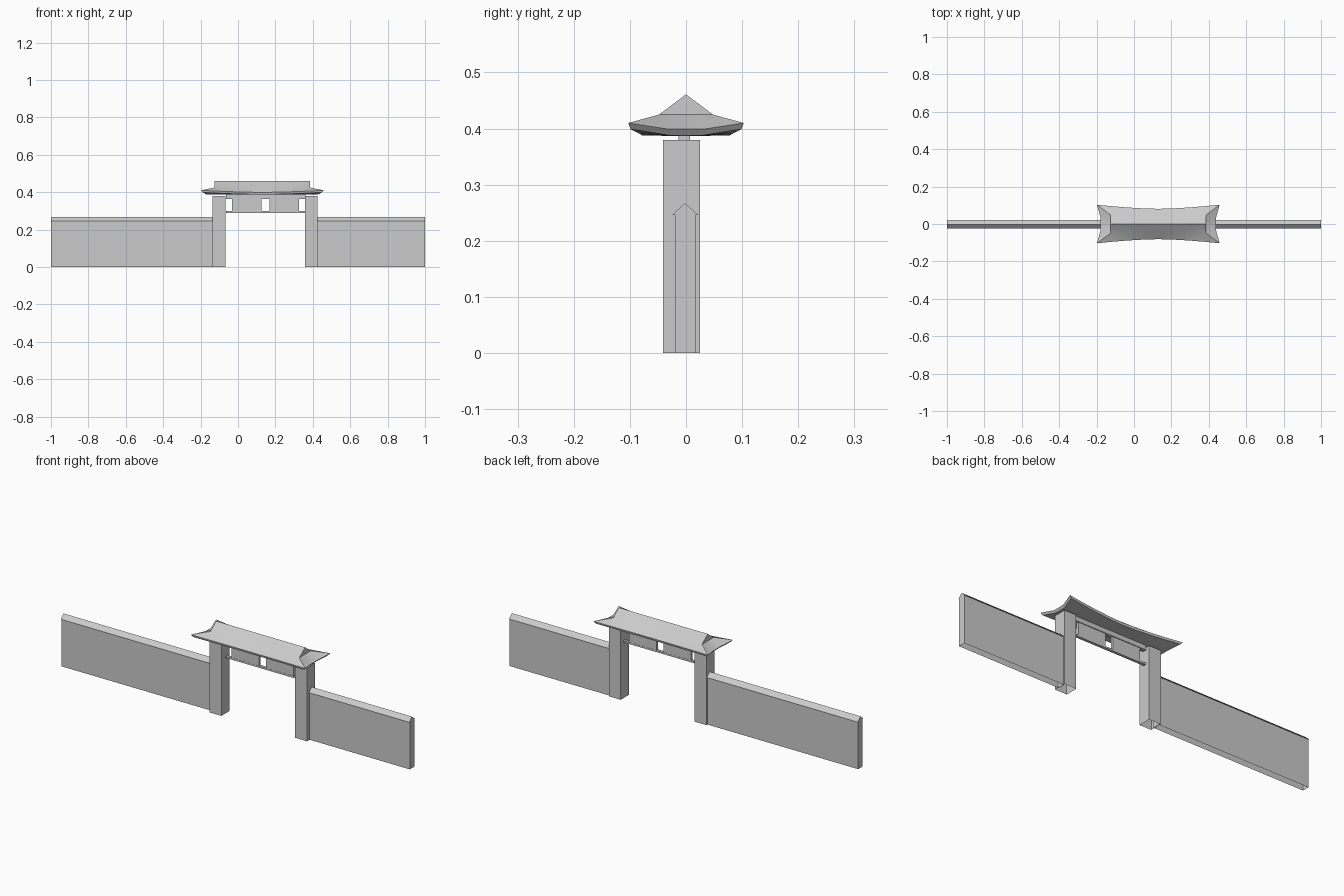
import bpy, bmesh

if "Cube" in bpy.data.objects:
    bpy.data.objects.remove(bpy.data.objects["Cube"], do_unlink=True)

# Single plain stone colour
stone = bpy.data.materials.new("grey_stone")
stone.use_nodes = True
GREY = (0.6, 0.6, 0.6, 1)
stone.diffuse_color = GREY
stone.node_tree.nodes["Principled BSDF"].inputs["Base Color"].default_value = GREY

GATE_X = 0.13          # centre of the gateway


def finish(name, bm):
    bmesh.ops.remove_doubles(bm, verts=bm.verts, dist=0.0001)
    bmesh.ops.recalc_face_normals(bm, faces=bm.faces)
    me = bpy.data.meshes.new(name)
    bm.to_mesh(me)
    bm.free()
    me.materials.append(stone)
    ob = bpy.data.objects.new(name, me)
    bpy.context.collection.objects.link(ob)
    return ob


def prism(name, x0, x1, profile, open_bottom=False):
    """Extrude a (y, z) profile along x."""
    bm = bmesh.new()
    face = bm.faces.new([bm.verts.new((x0, y, z)) for y, z in profile])
    ext = bmesh.ops.extrude_face_region(bm, geom=[face], use_keep_orig=True)
    for v in ext["geom"]:
        if isinstance(v, bmesh.types.BMVert):
            v.co.x = x1
    bmesh.ops.recalc_face_normals(bm, faces=bm.faces)
    if open_bottom:
        low = [f for f in bm.faces if f.normal.z < -0.9]
        bmesh.ops.delete(bm, geom=low, context="FACES_ONLY")
    return finish(name, bm)


def box(name, x, y, z, open_bottom=False):
    prof = [(y[0], z[0]), (y[1], z[0]), (y[1], z[1]), (y[0], z[1])]
    return prism(name, x[0], x[1], prof, open_bottom)


# Side walls with gabled coping
for side, x0, x1 in (("right", -1, -0.13), ("left", 0.42, 1)):
    box(side + "_wall", (x0, x1), (-0.02, 0.017), (0, 0.25), True)
    prism(side + "_wall_coping", x0, x1,
          [(-0.025, 0.246), (0.022, 0.246), (-0.002, 0.267)])

# Gate pillars, lintel, rail and hanging panels
for side, s in (("right", -1), ("left", 1)):
    cx = GATE_X + 0.015 + s * 0.246
    box(side + "_pillar", (cx - 0.034, cx + 0.034), (-0.041, 0.025), (0, 0.38), True)
    px = GATE_X + 0.017 + s * 0.1
    box(side + "_panel", (px - 0.079, px + 0.079), (-0.009, 0.003), (0.297, 0.37))
box("lintel", (-0.065, 0.36), (-0.013, 0.007), (0.364, 0.392))
box("lower_rail", (-0.065, 0.36), (-0.01, 0.004), (0.29, 0.299))

# Hip-and-gable roof with flared eaves
HX, HY, SKIRT_Z, RIDGE_Z = 0.255, 0.048, 0.425, 0.461


def eave(sx, sy):
    """Eave point for a position on the unit square outline."""
    if abs(sy) == 1:
        f = abs(sx) ** 1.6
        return (sx * 0.328, sy * (0.081 + 0.022 * f), 0.399 + 0.011 * f)
    f = max(0, (abs(sy) - 0.3) / 0.7)
    return ((0.308 + 0.02 * f) * sx, sy * 0.103, 0.399 + 0.011 * f)


long_steps = [i / 4 for i in range(-4, 4)]
end_steps = [-1, -0.3, 0.3]
outline = ([(t, -1) for t in long_steps] + [(1, t) for t in end_steps]
           + [(-t, 1) for t in long_steps] + [(-1, -t) for t in end_steps])

bm = bmesh.new()
rings = []
for kind in ("ridge", "skirt", "eave", "lip", "soffit"):
    ring = []
    for sx, sy in outline:
        ex, ey, ez = eave(sx, sy)
        co = {"ridge": (sx * HX, 0, RIDGE_Z),
              "skirt": (sx * HX, sy * HY, SKIRT_Z),
              "eave": (ex, ey, ez),
              "lip": (ex * 0.97, ey * 0.96, ez - 0.011),
              "soffit": (sx * HX, sy * 0.03, 0.387)}[kind]
        ring.append(bm.verts.new((co[0] + GATE_X, co[1], co[2])))
    rings.append(ring)
n = len(outline)
for upper, lower in zip(rings, rings[1:]):
    for i in range(n):
        j = (i + 1) % n
        bm.faces.new((upper[i], upper[j], lower[j], lower[i]))
bm.faces.new(rings[-1])
bmesh.ops.dissolve_degenerate(bm, dist=0.0001, edges=bm.edges)
roof = finish("gate_roof", bm)

# Soft curve along the flared roof, crisp at the ridges and edges
bpy.ops.object.select_all(action="DESELECT")
roof.select_set(True)
bpy.context.view_layer.objects.active = roof
bpy.ops.object.shade_smooth_by_angle(angle=0.35)
